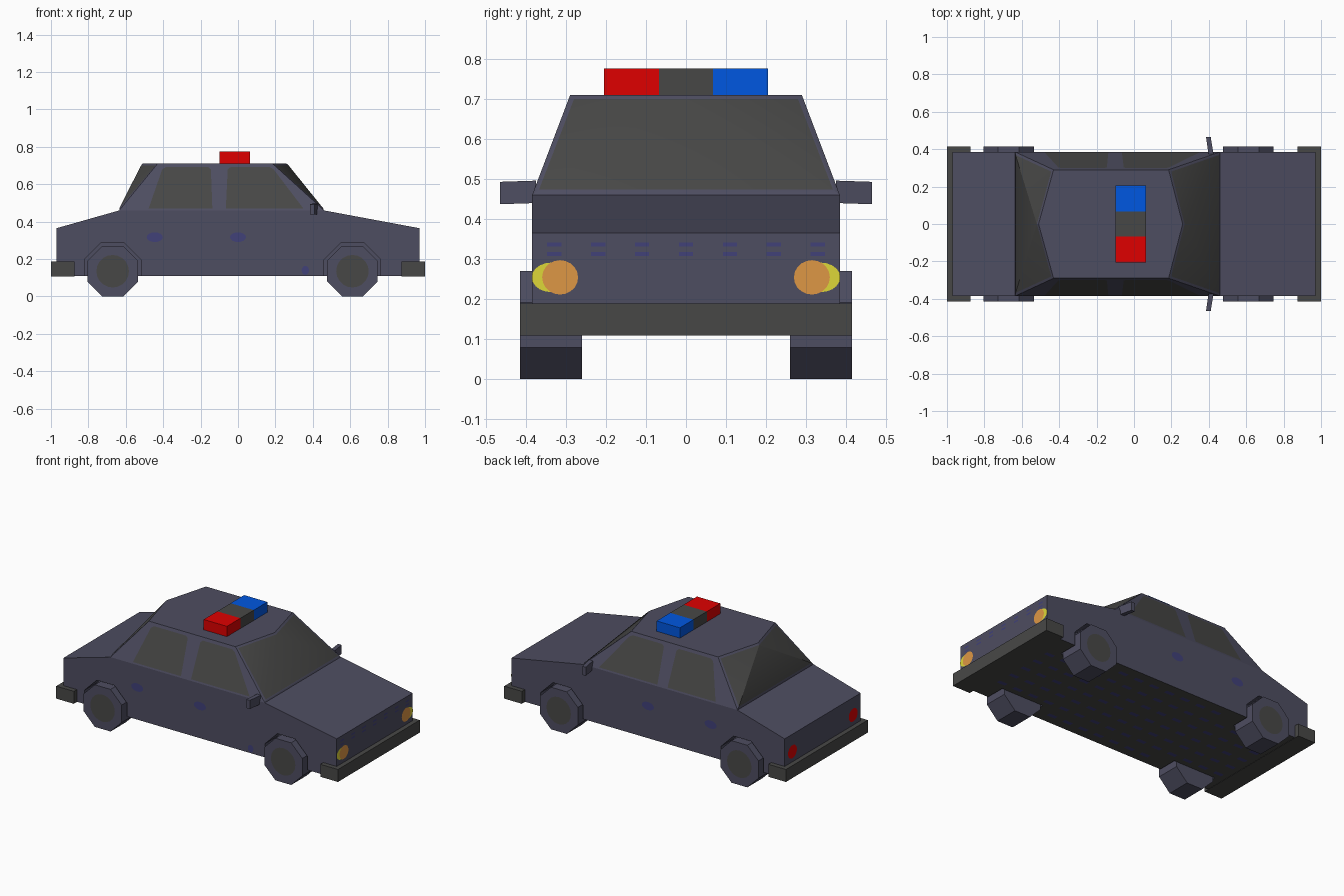
import bpy, bmesh, math
from mathutils import Vector

if "Cube" in bpy.data.objects:
    bpy.data.objects.remove(bpy.data.objects["Cube"])


def material(name, r, g, b):
    m = bpy.data.materials.new(name)
    m.diffuse_color = (r, g, b, 1)
    m.use_nodes = True
    m.node_tree.nodes["Principled BSDF"].inputs["Base Color"].default_value = m.diffuse_color
    return m


PAINT = material("slate_paint", 0.076, 0.075, 0.119)
GREY = material("dark_grey", 0.064, 0.064, 0.062)
RED = material("signal_red", 0.74, 0.0, 0.0)
BLUE = material("signal_blue", 0.0, 0.095, 0.75)
ORANGE = material("lamp_orange", 0.73, 0.31, 0.058)
YELLOW = material("lamp_yellow", 0.73, 0.68, 0.04)
INDIGO = material("handle_indigo", 0.052, 0.052, 0.19)


def finish(name, bm, *mats):
    me = bpy.data.meshes.new(name)
    bm.to_mesh(me)
    bm.free()
    for m in mats:
        me.materials.append(m)
    ob = bpy.data.objects.new(name, me)
    bpy.context.collection.objects.link(ob)
    return ob


def prism(name, pts, vec, *mats):
    """Closed solid: a planar outline swept along vec."""
    bm = bmesh.new()
    face = bm.faces.new([bm.verts.new(p) for p in pts])
    ext = bmesh.ops.extrude_face_region(bm, geom=[face], use_keep_orig=True)
    verts = [e for e in ext["geom"] if isinstance(e, bmesh.types.BMVert)]
    bmesh.ops.translate(bm, vec=Vector(vec), verts=verts)
    bmesh.ops.recalc_face_normals(bm, faces=bm.faces)
    return finish(name, bm, *mats)


def decals(name, outlines, out, mat):
    """Flat faces whose normals point along out."""
    bm = bmesh.new()
    for pts in outlines:
        face = bm.faces.new([bm.verts.new(p) for p in pts])
        face.normal_update()
        if face.normal.dot(Vector(out)) < 0:
            face.normal_flip()
    return finish(name, bm, mat)


def box(name, x0, x1, y0, y1, z0, z1, mat):
    pts = [(x0, y0, z0), (x1, y0, z0), (x1, y1, z0), (x0, y1, z0)]
    return prism(name, pts, (0, 0, z1 - z0), mat)


def ring(n, ru, rv, turn=0.0):
    for i in range(n):
        a = 2 * math.pi * i / n + turn
        yield ru * math.cos(a), rv * math.sin(a)


def octagon(cx, y, cz, apothem):
    r = apothem / math.cos(math.pi / 8)
    return [(cx + u, y, cz + v) for u, v in ring(8, r, r, math.pi / 8)]


# Lower body: side profile swept across the width, grey underside
profile = [(-0.97, 0.11), (0.97, 0.11), (0.97, 0.365), (0.46, 0.46),
           (-0.635, 0.46), (-0.97, 0.365)]
body = prism("body", [(x, -0.385, z) for x, z in profile], (0, 0.77, 0), PAINT, GREY)
for p in body.data.polygons:
    p.material_index = 1 if p.normal.z < -0.9 else 0

# Wheels, hubs and arch cut-outs
for s, side in ((-1, "right"), (1, "left")):
    for cx, end in ((0.612, "front"), (-0.67, "rear")):
        tag = f"{end}_{side}"
        prism("wheel_" + tag, octagon(cx, s * 0.26, 0.135, 0.135), (0, s * 0.155, 0), PAINT)
        hub = [(cx + u, s * 0.4165, 0.135 + v) for u, v in ring(20, 0.087, 0.087)]
        decals("hub_" + tag, [hub], (0, s, 0), GREY)
        cutter = prism("arch_cutter_" + tag, octagon(cx, s * 0.26, 0.135, 0.151),
                       (0, s * 0.3, 0), PAINT)
        cutter.hide_render = True
        cutter.hide_viewport = True
        cutter.display_type = 'WIRE'
        mod = body.modifiers.new("arch_" + tag, 'BOOLEAN')
        mod.operation = 'DIFFERENCE'
        mod.object = cutter
        mod.solver = 'EXACT'

# Cabin: tapered, with gently bent front and rear screens as inset glass
bm = bmesh.new()
fb, ft, rb, rt = {}, {}, {}, {}
for s in (-1, 1):
    fb[s] = bm.verts.new((0.46, s * 0.385, 0.46))
    rb[s] = bm.verts.new((-0.635, s * 0.385, 0.46))
    ft[s] = bm.verts.new((0.185, s * 0.29, 0.71))
    rt[s] = bm.verts.new((-0.43, s * 0.29, 0.71))
fm = bm.verts.new((0.26, 0, 0.71))
rm = bm.verts.new((-0.51, 0, 0.71))
bm.faces.new([rm, rt[-1], ft[-1], fm, ft[1], rt[1]])
base = bm.faces.new([rb[-1], rb[1], fb[1], fb[-1]])
for s in (-1, 1):
    bm.faces.new([rb[s], fb[s], ft[s], rt[s]])
screens = []
for b, t, m in ((fb, ft, fm), (rb, rt, rm)):
    screens.append([bm.faces.new([b[-1], b[1], m]),
                    bm.faces.new([b[1], t[1], m]),
                    bm.faces.new([t[-1], b[-1], m])])
bmesh.ops.recalc_face_normals(bm, faces=bm.faces)
for tris in screens:
    rim = bmesh.ops.inset_region(bm, faces=tris, thickness=0.014, use_even_offset=True)
    for f in tris:
        f.material_index = 1
    for f in tris + rim["faces"]:
        f.smooth = True
bmesh.ops.delete(bm, geom=[base], context='FACES_ONLY')
for e in bm.edges:
    e.smooth = len(e.link_faces) == 2 and e.calc_face_angle() < math.radians(20)
finish("cabin", bm, PAINT, GREY)

# Side windows: flat panes lying on the sloped cabin sides
windows = {
    "rear": [(-0.478, 0.47), (-0.137, 0.47), (-0.145, 0.68), (-0.16, 0.692),
             (-0.385, 0.692), (-0.405, 0.68)],
    "front": [(-0.065, 0.47), (0.35, 0.47), (0.19, 0.68), (0.17, 0.692),
              (-0.04, 0.692), (-0.055, 0.68)],
}
for s, side in ((-1, "right"), (1, "left")):
    for end, pts in windows.items():
        outline = [(x, s * (0.3866 - (z - 0.46) * 0.38), z) for x, z in pts]
        decals(f"window_{end}_{side}", [outline], (0, s, 0), GREY)
    # Door handles
    for cx, end in ((-0.445, "rear"), (0.0, "front")):
        oval = [(cx + u, s * 0.3865, 0.317 + v) for u, v in ring(16, 0.043, 0.026)]
        decals(f"door_handle_{end}_{side}", [oval], (0, s, 0), INDIGO)
    # Wing mirrors, angled slightly
    mirror = [(0.398, s * 0.375, 0.44), (0.425, s * 0.375, 0.44),
              (0.41, s * 0.466, 0.437), (0.385, s * 0.466, 0.437)]
    prism("wing_mirror_" + side, mirror, (0, 0, 0.056), PAINT)
    # Headlights (two overlapping lenses) and tail lights
    for name, x, cy, ry, rz, mat in (
            ("headlight", 0.9715, 0.337, 0.049, 0.037, YELLOW),
            ("indicator", 0.973, 0.315, 0.045, 0.043, ORANGE),
            ("tail_light", -0.9715, 0.308, 0.045, 0.042, RED)):
        lens = [(x, s * cy + u, 0.254 + v) for u, v in ring(20, ry, rz)]
        decals(f"{name}_{side}", [lens], (x, 0, 0), mat)

# Small indigo mark low on the front wing
decals("wing_mark", [[(0.36 + u, -0.3865, 0.14 + v) for u, v in ring(12, 0.02, 0.024)]],
       (0, -1, 0), INDIGO)

# Front grille: a row of indigo slots along the nose
slots = []
for i in range(-3, 4):
    for z in (0.312, 0.336):
        y = i * 0.11
        slots.append([(0.9715, y + a, z + b) for a, b in
                      ((-0.018, -0.005), (0.018, -0.005), (0.018, 0.005), (-0.018, 0.005))])
decals("grille_slots", slots, (1, 0, 0), INDIGO)

# Underside: grid of indigo dashes on the grey floor
dashes = []
for i in range(-7, 8):
    for j in range(-3, 4):
        x, y = i * 0.115, j * 0.105
        if abs(j) < 3 or -0.46 < x < 0.4:
            dashes.append([(x + a, y + b, 0.1085) for a, b in
                           ((-0.03, -0.013), (0.03, -0.013), (0.03, 0.013), (-0.03, 0.013))])
decals("floor_dashes", dashes, (0, 0, -1), INDIGO)

# Bumpers wrapping round the corners
box("front_bumper", 0.875, 1.0, -0.415, 0.415, 0.108, 0.188, GREY)
box("rear_bumper", -1.0, -0.875, -0.415, 0.415, 0.108, 0.188, GREY)

# Roof light bar
for name, y0, y1, mat in (("red", -0.205, -0.068, RED), ("middle", -0.068, 0.068, GREY),
                          ("blue", 0.068, 0.205, BLUE)):
    box("light_bar_" + name, -0.10, 0.065, y0, y1, 0.708, 0.776, mat)
